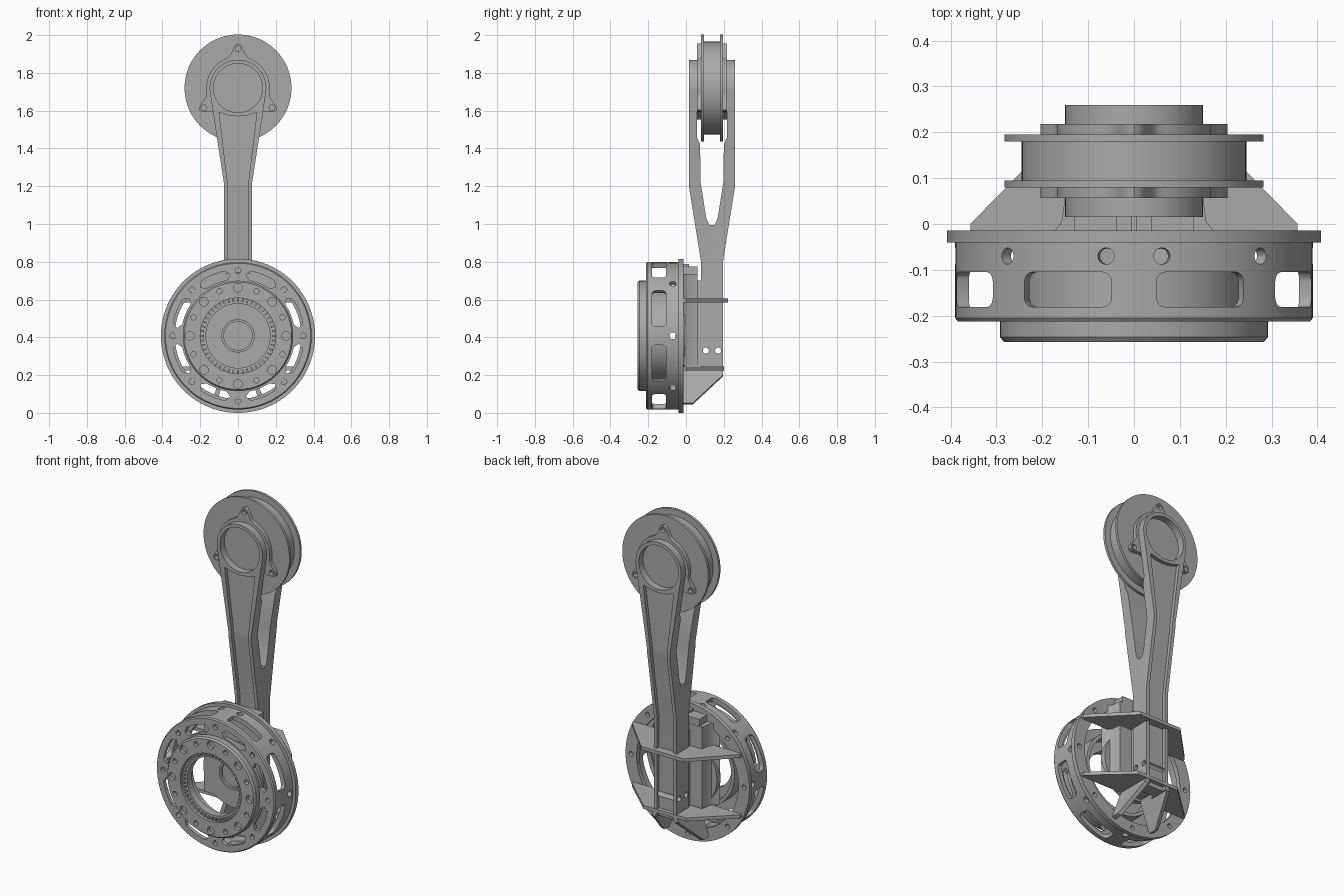
import bpy, bmesh, math
from math import sin, cos, pi, radians
from mathutils import Matrix, Vector

if "Cube" in bpy.data.objects:
    bpy.data.objects.remove(bpy.data.objects["Cube"])

MZ = 0.408      # motor axis height
WZ = 1.72       # wheel axis height
YC = 0.1375     # arm and wheel middle in y

grey = bpy.data.materials.new("machined grey")
grey.diffuse_color = (0.4, 0.4, 0.4, 1)
grey.use_nodes = True
grey.node_tree.nodes["Principled BSDF"].inputs["Base Color"].default_value = grey.diffuse_color


def prism(bm, pts, axis, a, b, rot=0.0):
    """Extrude an outline along an axis, then turn it about the motor axis."""
    place = {'x': lambda p, q, t: (t, p, q), 'y': lambda p, q, t: (p, t, q),
             'z': lambda p, q, t: (p, q, t)}[axis]
    c = Vector((0, 0, MZ))
    m = Matrix.Translation(c) @ Matrix.Rotation(rot, 4, 'Y') @ Matrix.Translation(-c)
    lo, hi = [[bm.verts.new(m @ Vector(place(p, q, t))) for p, q in pts] for t in (a, b)]
    n = len(pts)
    bm.faces.new(lo)
    bm.faces.new(hi)
    for i in range(n):
        bm.faces.new((lo[i], lo[(i + 1) % n], hi[(i + 1) % n], hi[i]))


def finish(name, bm, helper=False):
    bmesh.ops.recalc_face_normals(bm, faces=bm.faces)
    me = bpy.data.meshes.new(name)
    bm.to_mesh(me)
    bm.free()
    me.materials.append(grey)
    ob = bpy.data.objects.new(name, me)
    bpy.context.collection.objects.link(ob)
    ob.hide_render = helper
    return ob


def solid(name, *prisms, helper=False):
    bm = bmesh.new()
    for p in prisms:
        prism(bm, *p)
    return finish(name, bm, helper)


def lathe(name, prof, cz, seg=96):
    """Turn a closed (radius, y) profile about a y axis."""
    bm = bmesh.new()
    rows = [[bm.verts.new((r * cos(2 * pi * i / seg), y, cz + r * sin(2 * pi * i / seg)))
             for r, y in prof] for i in range(seg)]
    for i in range(seg):
        a, b = rows[i], rows[(i + 1) % seg]
        for j in range(len(prof)):
            k = (j + 1) % len(prof)
            bm.faces.new((a[j], a[k], b[k], b[j]))
    return finish(name, bm)


def boolean(ob, cutter, op='DIFFERENCE'):
    mod = ob.modifiers.new(op.lower(), 'BOOLEAN')
    mod.operation, mod.solver, mod.object = op, 'EXACT', cutter
    bpy.context.view_layer.objects.active = ob
    bpy.ops.object.modifier_apply(modifier=mod.name)
    bpy.data.objects.remove(cutter)


def circle(x, z, r, n=16):
    return [(x + r * cos(2 * pi * i / n), z + r * sin(2 * pi * i / n)) for i in range(n)]


def polar(r, deg, cz=MZ):
    return r * cos(radians(deg)), cz + r * sin(radians(deg))


def mirror(half, c=0.0):
    """Close a half outline of (offset, height) about the line at c."""
    return [(c + o, h) for o, h in half] + [(c - o, h) for o, h in reversed(half)]


def box(x0, x1, z0, z1):
    return [(x0, z0), (x1, z0), (x1, z1), (x0, z1)]


def arc_slot(r, w, mid, half):
    """Curved slot with rounded ends."""
    out = [polar(r + w, mid - half + half * i / 4) for i in range(9)]
    inn = [polar(r - w, mid + half - half * i / 4) for i in range(9)]
    k = math.degrees(w / r)
    return out + [polar(r, mid + half + k)] + inn + [polar(r, mid - half - k)]


def round_rect(cx, cz, w, h, r):
    return [(cx + sx * (w - r) + r * cos(radians(a)), cz + sz * (h - r) + r * sin(radians(a)))
            for sx, sz, a0 in ((1, 1, 0), (-1, 1, 90), (-1, -1, 180), (1, -1, 270))
            for a in (a0, a0 + 30, a0 + 60, a0 + 90)]


# Forked arm: front outline crossed with the forked side outline
outline = mirror([(0.075, 0.2), (0.075, 1.22)] +
                 [polar(0.15, a, WZ) for a in range(-8, 90, 7)])
side = ([(YC + o, z) for o, z in ((0.058, 0.2), (0.058, 0.8), (0.122, 1.2), (0.122, 1.9),
         (0.08, 1.9), (0.08, 1.46), (0.063, 1.42), (0.06, 1.22), (0.03, 1.03), (0.015, 0.995))])
side += [(2 * YC - y, z) for y, z in reversed(side)]
arm = solid("forked_arm", (outline, 'y', -0.1, 0.4))
boolean(arm, solid("side_cutter", (side, 'x', -0.3, 0.3), helper=True), 'INTERSECT')

# Recessed panels on both broad faces of the arm
panel = solid("panel_cutter", ([(-0.055, 0.1), (0.055, 0.1), (0.055, 1.22), (0.1, 1.59), (0.05, 1.575),
              (0, 1.57), (-0.05, 1.575), (-0.1, 1.59), (-0.055, 1.22)], 'y', -0.2, 0.5), helper=True)
strip = [(0.038, 0.05), (0.038, 0.8), (0.1, 1.2), (0.1, 1.7), (0.28, 1.7), (0.28, 0.05)]
boolean(panel, solid("strip_cutter", *[([(YC + s * o, z) for o, z in strip], 'x', -0.3, 0.3)
                                       for s in (-1, 1)], helper=True), 'INTERSECT')
boolean(arm, panel)

# Round sockets in the fork ends and bolt holes low on the arm
boolean(arm, solid("socket_cutter", (circle(0, WZ, 0.13, 64), 'y', -0.1, 0.4),
                   *[(circle(y, 0.33, 0.016), 'x', -0.2, 0.2) for y in (0.105, 0.17)], helper=True))

# Wheel drum with two thin flanges
lathe("wheel", [(0.02, 0.08), (0.283, 0.08), (0.283, 0.095), (0.245, 0.095), (0.245, 0.18),
                (0.283, 0.18), (0.283, 0.195), (0.02, 0.195)], WZ)

# Three-lobed hub plates
lobed = []
for a in range(0, 360, 3):
    d = min(abs((a - c + 180) % 360 - 180) for c in (90, 210, 330))
    lobed.append(polar(0.168 + 0.067 * math.exp(-(d / 10) ** 2), a, WZ))
for name, y0, y1 in (("front_hub_plate", 0.057, 0.081), ("back_hub_plate", 0.194, 0.218)):
    hub = solid(name, (lobed, 'y', y0, y1))
    boolean(hub, solid("hub_hole_cutter", *[(circle(*polar(0.208, a, WZ), 0.015), 'y', 0, 0.3)
                                            for a in (90, 210, 330)], helper=True))

# Motor housing shell with side windows, face slots and screw holes
shell = lathe("motor_housing", [(0.2, -0.213), (0.384, -0.213), (0.39, -0.205), (0.39, -0.038),
                                (0.362, -0.038), (0.362, -0.19), (0.2, -0.19)], MZ, 128)
cuts = []
for i in range(8):
    a = 45 * i
    cuts.append((round_rect(-0.143, MZ, 0.038, 0.103, 0.02), 'x', 0.33, 0.45, radians(a + 22.5)))
    cuts.append((arc_slot(0.325, 0.024, a + 22.5, 11), 'y', -0.3, -0.17))
    cuts.append((circle(*polar(0.345, a), 0.015), 'y', -0.3, -0.17))
    for t in ((-9, 9) if a == 270 else (0,)):
        cuts.append((circle(-0.07, MZ, 0.018), 'x', 0.34, 0.45, radians(a + t)))
boolean(shell, solid("housing_cutter", *cuts, helper=True))

# Raised front ring with a circle of alternating screw holes
ring = lathe("front_ring", [(0.2, -0.257), (0.284, -0.257), (0.292, -0.247), (0.292, -0.212), (0.2, -0.212)], MZ)
boolean(ring, solid("ring_cutter", *[(circle(*polar(0.255, 22.5 * i), 0.014 if i % 2 else 0.023),
                                      'y', -0.3, -0.235) for i in range(16)], helper=True))

# Toothed bearing inside the front ring
lathe("bearing_ring", [(0.17, -0.235), (0.202, -0.235), (0.202, -0.19), (0.17, -0.19)], MZ)
solid("bearing_teeth", *[(box(-0.005, 0.005, MZ + 0.181, MZ + 0.198), 'y', -0.245, -0.23, 2 * pi * i / 48)
                         for i in range(48)])
lathe("inner_sleeve", [(0.225, -0.195), (0.245, -0.195), (0.245, -0.105), (0.225, -0.105)], MZ)

# Back flange with screw holes
flange = lathe("back_flange", [(0.335, -0.04), (0.408, -0.04), (0.408, -0.014), (0.335, -0.014)], MZ, 128)
boolean(flange, solid("flange_cutter", *[(circle(*polar(0.372, 45 * i), 0.014), 'y', -0.1, 0.1)
                                         for i in range(8)], helper=True))

# Back disc behind the open bore, with a shallow centre boss
lathe("back_disc", [(0.004, -0.04), (0.2, -0.04), (0.2, -0.005), (0.004, -0.005)], MZ)
lathe("centre_boss", [(0.075, -0.055), (0.088, -0.055), (0.088, -0.039), (0.075, -0.039)], MZ)

# Mounting block between motor and arm
solid("mount_block", ([(-0.2, -0.035), (0.2, -0.035), (0.175, -0.018), (0.158, 0.005), (0.15, 0.062),
                       (-0.15, 0.062), (-0.158, 0.005), (-0.175, -0.018)], 'z', 0.25, 0.735))
solid("mount_cap", (box(-0.13, 0.13, -0.03, 0.06), 'z', 0.73, 0.775))
solid("arm_spacer", (box(-0.07, 0.07, 0.06, 0.085), 'z', 0.25, 0.7))
solid("connectors", *[(box(x - 0.017, x + 0.017, -0.018, 0.016), 'z', 0.77, 0.788) for x in (-0.022, 0.022)])

# Horizontal bracket plates tying the arm to the flange
for name, z, back in (("upper_bracket_plate", 0.585, 0.222), ("lower_bracket_plate", 0.225, 0.2)):
    solid(name, (mirror([(0.357, -0.016), (0.357, 0.0), (0.14, back)]), 'z', z, z + 0.02))

# Two splayed gussets under the lower plate
gusset = [(-0.016, 0.025), (0.035, 0.025), (0.197, 0.185), (0.197, 0.225), (-0.016, 0.225)]
solid("gussets", *[(gusset, 'x', -0.012, 0.012, radians(a)) for a in (-20, 20)])

# Smooth the round surfaces and keep edges crisp
for ob in bpy.context.collection.objects:
    ob.select_set(True)
bpy.context.view_layer.objects.active = arm
bpy.ops.object.shade_smooth_by_angle(angle=radians(30))
